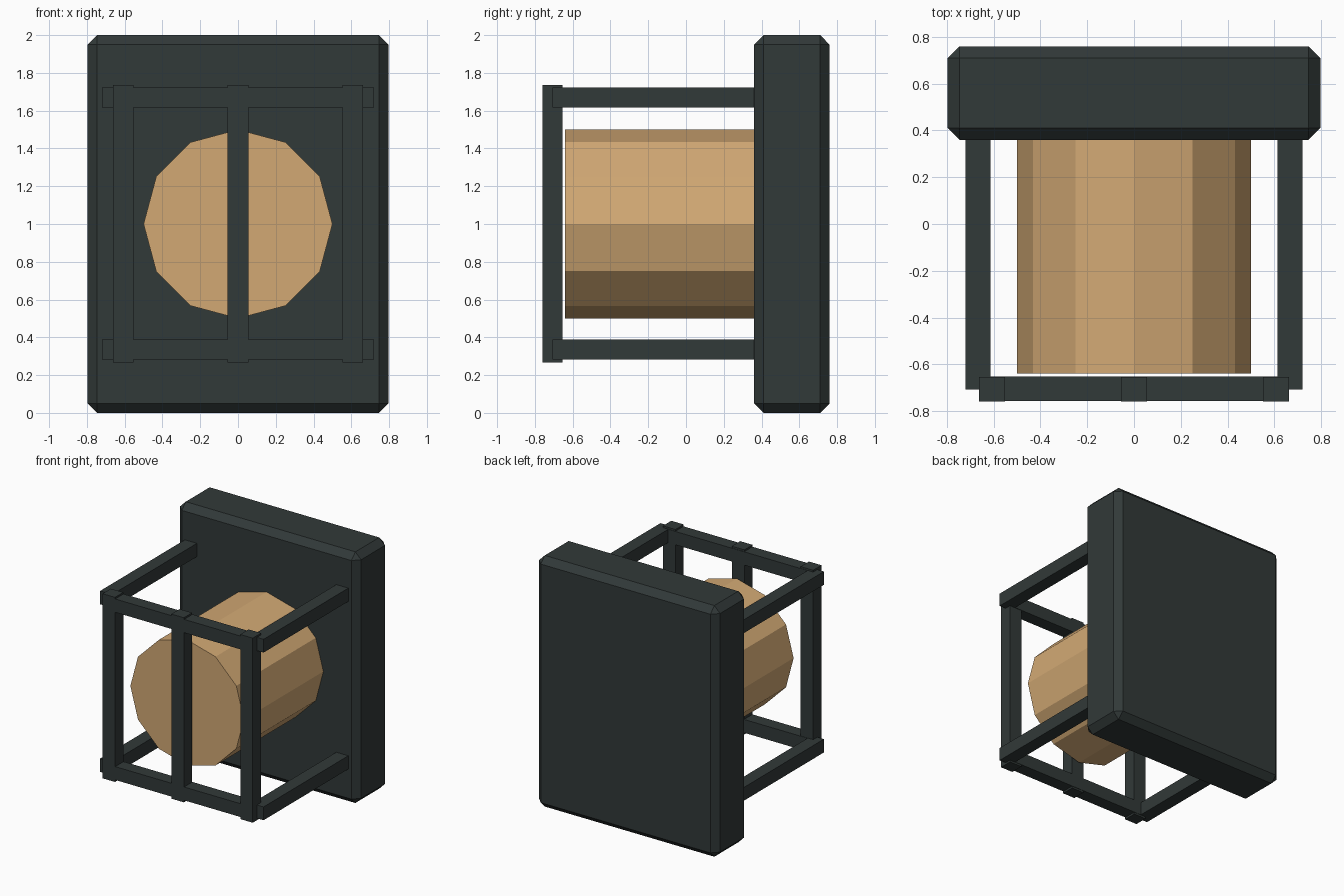
import bpy, bmesh, math
from mathutils import Matrix, Vector

if "Cube" in bpy.data.objects:
    bpy.data.objects.remove(bpy.data.objects["Cube"])


def material(name, color):
    m = bpy.data.materials.new(name)
    m.diffuse_color = (*color, 1)
    m.use_nodes = True
    m.node_tree.nodes["Principled BSDF"].inputs["Base Color"].default_value = m.diffuse_color
    return m


DARK = material("dark slate", (0.031, 0.041, 0.040))
TAN = material("warm tan", (0.645, 0.395, 0.175))


def finish(name, bm, mat):
    mesh = bpy.data.meshes.new(name)
    bm.to_mesh(mesh)
    bm.free()
    mesh.materials.append(mat)
    ob = bpy.data.objects.new(name, mesh)
    bpy.context.collection.objects.link(ob)
    return ob


def box(name, lo, hi, mat, chamfer=0):
    lo, hi = Vector(lo), Vector(hi)
    bm = bmesh.new()
    bmesh.ops.create_cube(bm, size=1, matrix=Matrix.Translation((lo + hi) / 2)
                          @ Matrix.Diagonal((*(hi - lo), 1)))
    if chamfer:
        bmesh.ops.bevel(bm, geom=bm.edges[:], offset=chamfer,
                        offset_type='OFFSET', segments=1, affect='EDGES')
    return finish(name, bm, mat)


# Wall plate with chamfered edges
box("wall_plate", (-0.797, 0.36, 0), (0.797, 0.76, 2), DARK, 0.05)

# Twelve-sided lamp drum, axis along y
bm = bmesh.new()
bmesh.ops.create_cone(bm, cap_ends=True, segments=12, radius1=0.5, radius2=0.5,
                      depth=1.04, matrix=Matrix.Translation((0, -0.12, 1))
                      @ Matrix.Rotation(math.pi / 2, 4, 'X'))
finish("lamp_drum", bm, TAN)

# Cage: rails from the plate and cross bars at the front, top and bottom
T = 0.053  # half bar thickness
for level, z in (("lower", 0.335), ("upper", 1.67)):
    for side, x in (("left", -0.667), ("right", 0.667)):
        box(f"{level}_{side}_rail", (x - T, -0.707, z - T), (x + T, 0.38, z + T), DARK)
    box(f"{level}_cross_bar", (-0.66, -0.757, z - T), (0.66, -0.652, z + T), DARK)

# Cage: three upright bars
for side, x in (("left", -0.607), ("middle", 0), ("right", 0.607)):
    box(f"{side}_upright", (x - T - 0.002, -0.76, 0.267), (x + T + 0.002, -0.655, 1.737), DARK)
